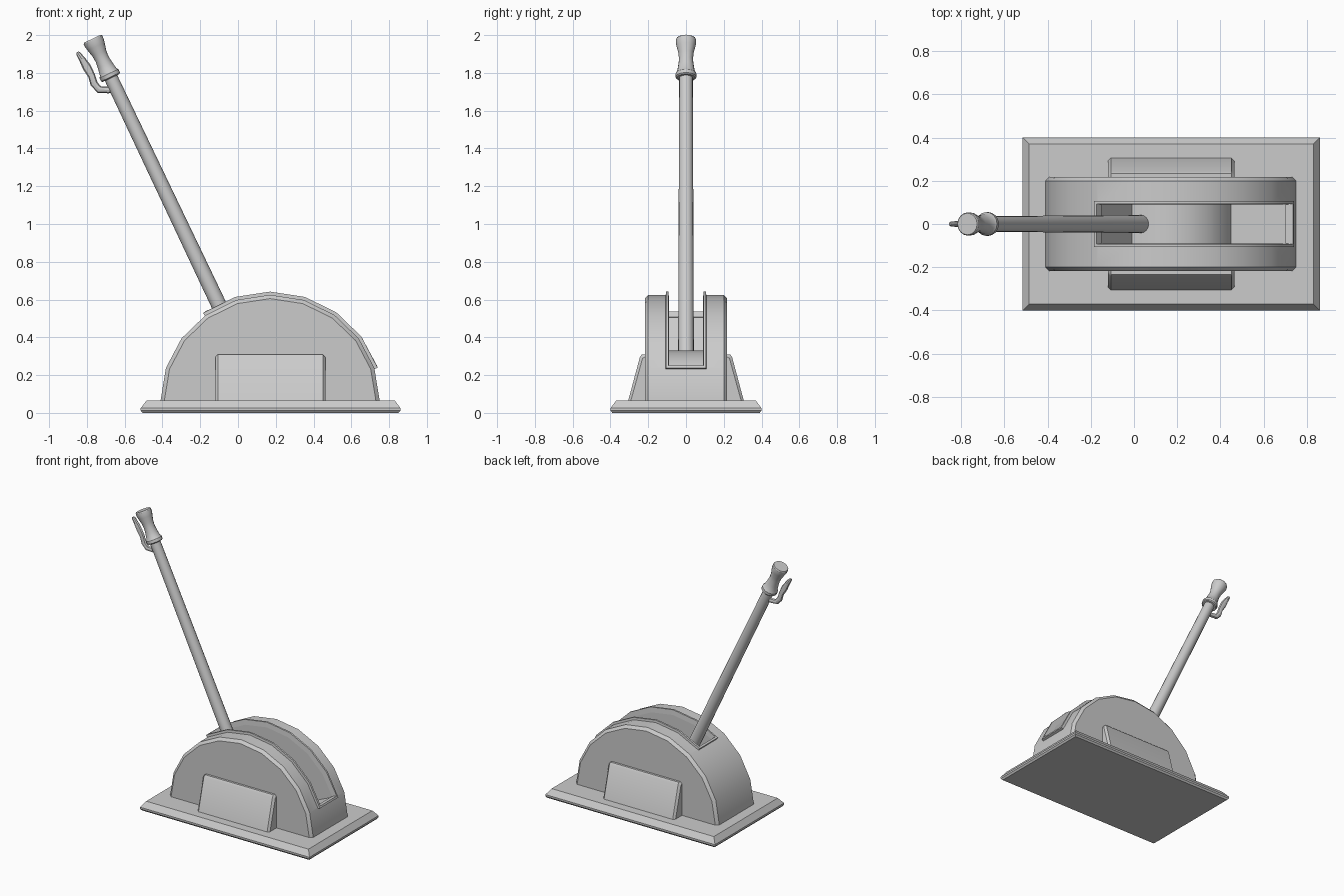
import bpy, bmesh
from math import sin, cos, pi, radians
from mathutils import Vector

if "Cube" in bpy.data.objects:
    bpy.data.objects.remove(bpy.data.objects["Cube"])


def loft(name, rings, closed=False, smooth=True):
    """Skin a list of equal-length point loops; cap the ends unless closed."""
    bm = bmesh.new()
    vs = [[bm.verts.new(p) for p in r] for r in rings]
    n = len(rings[0])
    for i in range(len(vs) if closed else len(vs) - 1):
        a, b = vs[i], vs[(i + 1) % len(vs)]
        for j in range(n):
            k = (j + 1) % n
            bm.faces.new((a[j], a[k], b[k], b[j]))
    if not closed:
        bm.faces.new(vs[0])
        bm.faces.new(vs[-1])
    bmesh.ops.recalc_face_normals(bm, faces=bm.faces)
    me = bpy.data.meshes.new(name)
    bm.to_mesh(me)
    bm.free()
    ob = bpy.data.objects.new(name, me)
    bpy.context.collection.objects.link(ob)
    if smooth:
        finish(ob)
    return ob


def activate(ob):
    bpy.ops.object.select_all(action='DESELECT')
    ob.select_set(True)
    bpy.context.view_layer.objects.active = ob


def finish(ob):
    activate(ob)
    bpy.ops.object.shade_smooth_by_angle(angle=radians(30))


def rect(x0, x1, y, z):
    return [(x0, -y, z), (x1, -y, z), (x1, y, z), (x0, y, z)]


def arc(a, off=0.0):
    """Point (x, z) on the housing's arch, pushed outward by off."""
    t = radians(a)
    return 0.17 + (0.58 + off) * cos(t), 0.065 + (0.56 + off) * sin(t)


# Base plate with chamfered upper edge
loft("base_plate", [rect(-0.505, 0.85, 0.39, 0), rect(-0.515, 0.86, 0.4, 0.012),
                    rect(-0.515, 0.86, 0.4, 0.025), rect(-0.485, 0.83, 0.37, 0.065)])

# Arched housing, chamfered along both side faces
def housing_ring(y, off):
    pts = [arc(18 * i, off) for i in range(11)]
    pts = [(pts[0][0], 0.05)] + pts + [(pts[-1][0], 0.05)]
    return [(x, y, z) for x, z in pts]

housing = loft("housing", [housing_ring(-0.218, -0.02), housing_ring(-0.2, 0),
                           housing_ring(0.2, 0), housing_ring(0.218, -0.02)], smooth=False)

# Slot cut with a smaller arched floor
angles = [125.5, 108, 90, 72, 54, 36, 18.5]
inner = [(0.165 + 0.3 * cos(radians(a)), 0.03 + 0.3 * sin(radians(a))) for a in angles]
outer = [(p[0] + 1.3 * (arc(a)[0] - p[0]), p[1] + 1.3 * (arc(a)[1] - p[1]))
         for p, a in zip(inner, angles)]
prof = inner + outer[::-1]
cutter = loft("slot_cutter", [[(x, y, z) for x, z in prof] for y in (-0.093, 0.093)], smooth=False)
mod = housing.modifiers.new("slot", 'BOOLEAN')
mod.object, mod.operation, mod.solver = cutter, 'DIFFERENCE', 'EXACT'
activate(housing)
bpy.ops.object.modifier_apply(modifier=mod.name)
bpy.data.objects.remove(cutter)
finish(housing)

# Raised rim around the slot
def rim_loop(y, ext, off):
    seq = [125.5 + ext, 108, 90, 72, 54, 36, 18.5 - ext]
    pts = [arc(a, off) for a in seq]
    return [(x, -y, z) for x, z in pts] + [(x, y, z) for x, z in pts[::-1]]

loft("slot_rim", [rim_loop(0.109, 1.2, -0.02), rim_loop(0.106, 1.0, 0.017),
                  rim_loop(0.093, -0.4, 0.017), rim_loop(0.09, -0.6, -0.02)], closed=True)

# Sloped side blocks, mirrored front and back
def side_ring(x, inset, s):
    return [(x, s * y, z) for y, z in ((0.2, 0.05), (0.31 - inset, 0.05), (0.244 - inset, 0.296 - inset * 0.5),
                                       (0.234 - inset, 0.309 - inset), (0.2, 0.309 - inset))]

for s, side in ((-1, "front"), (1, "back")):
    loft(side + "_side_block", [side_ring(-0.12, 0.014, s), side_ring(-0.106, 0, s),
                                side_ring(0.45, 0, s), side_ring(0.464, 0.014, s)])

# Lever rod and grip: turned around the leaning axis
axis = Vector((-0.429, 0, 0.903)).normalized()
side = Vector((0, 1, 0))
up = axis.cross(side)
grip_base = Vector((-0.672, 0, 1.773))

def turned(name, profile, n=16):
    rings = []
    for d, r in profile:
        c = grip_base + axis * d
        rings.append([c + (side * cos(2 * pi * i / n) + up * sin(2 * pi * i / n)) * r for i in range(n)])
    return loft(name, rings)

turned("lever_rod", [(-1.67, 0.042), (0.02, 0.036)])
turned("lever_grip", [(0, 0.049), (0.006, 0.055), (0.026, 0.055), (0.035, 0.048), (0.075, 0.041),
                      (0.11, 0.037), (0.145, 0.04), (0.185, 0.05), (0.205, 0.054), (0.224, 0.054), (0.23, 0.05)])

# Release trigger: bent tapered bar beside the grip (x, z, thickness)
path = [(-0.63, 1.712, 0.018), (-0.69, 1.71, 0.018), (-0.735, 1.712, 0.019), (-0.762, 1.742, 0.02),
        (-0.775, 1.785, 0.019), (-0.8, 1.83, 0.023), (-0.825, 1.872, 0.017), (-0.846, 1.902, 0.012), (-0.851, 1.91, 0.006)]
rings = []
for i, (x, z, r) in enumerate(path):
    a, b = path[max(i - 1, 0)], path[min(i + 1, len(path) - 1)]
    t = Vector((b[0] - a[0], 0, b[1] - a[1])).normalized()
    nrm = t.cross(side)
    rings.append([Vector((x, 0, z)) + nrm * r * cos(k * pi / 4) + side * min(r, 0.013) * sin(k * pi / 4)
                  for k in range(8)])
loft("release_trigger", rings)
